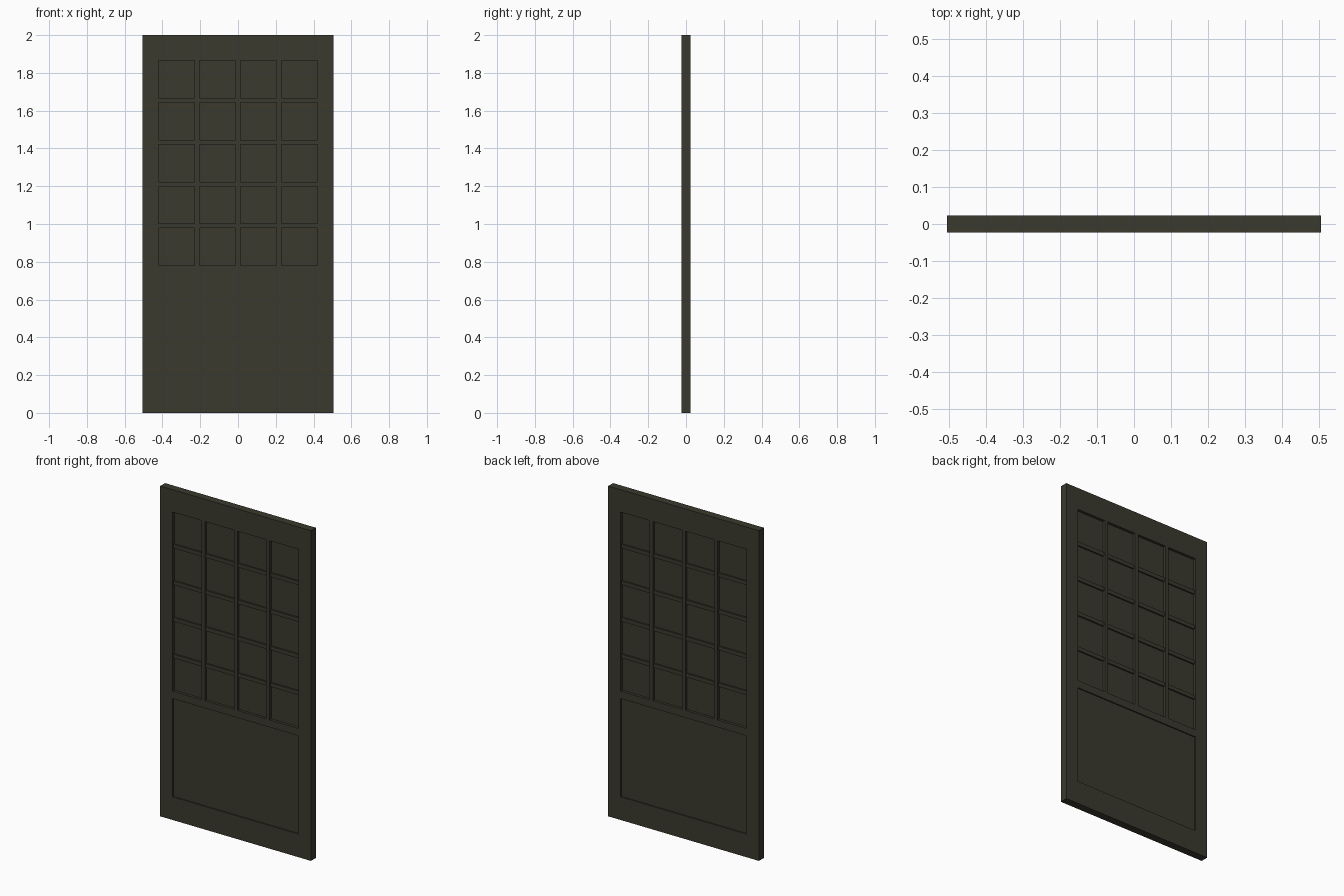
import bpy

if "Cube" in bpy.data.objects:
    bpy.data.objects.remove(bpy.data.objects["Cube"])

paint = bpy.data.materials.new("dark olive paint")
paint.diffuse_color = (0.043, 0.041, 0.027, 1)
paint.use_nodes = True
paint.node_tree.nodes["Principled BSDF"].inputs["Base Color"].default_value = paint.diffuse_color


def box(name, x0, x1, z0, z1, half):
    """Box centred on y = 0 with the given half thickness."""
    bpy.ops.mesh.primitive_cube_add(size=1, location=((x0 + x1) / 2, 0, (z0 + z1) / 2))
    ob = bpy.context.object
    ob.name = name
    ob.scale = (x1 - x0, 2 * half, z1 - z0)
    bpy.ops.object.transform_apply(location=False, rotation=False, scale=True)
    ob.data.materials.append(paint)
    return ob


W, IN, T = 0.505, 0.422, 0.0235      # half width, half opening, half thickness
TOP, SILL, RAIL, KICK = 1.865, 0.78, 0.735, 0.14
BAR = 0.024

# Outer frame: stiles and rails
for side, n in ((-1, "left"), (1, "right")):
    a, b = sorted((side * IN, side * W))
    box(n + "_stile", a, b, 0, 2, T)
box("top_rail", -IN, IN, TOP, 2, T)
box("lock_rail", -IN, IN, RAIL, SILL, T)
box("bottom_rail", -IN, IN, 0, KICK, T)

# Recessed panes and lower panel
box("window_panes", -IN, IN, SILL, TOP, 0.007)
box("lower_panel", -IN, IN, KICK, RAIL, 0.016)

# Glazing bars: three upright, four across (slightly set back)
pane_w = (2 * IN - 3 * BAR) / 4
for i in range(3):
    x = -IN + (i + 1) * pane_w + i * BAR
    box("upright_bar", x, x + BAR, SILL, TOP, T)
pane_h = (TOP - SILL - 4 * BAR) / 5
for i in range(4):
    z = SILL + (i + 1) * pane_h + i * BAR
    box("cross_bar", -IN, IN, z, z + BAR, 0.016)
